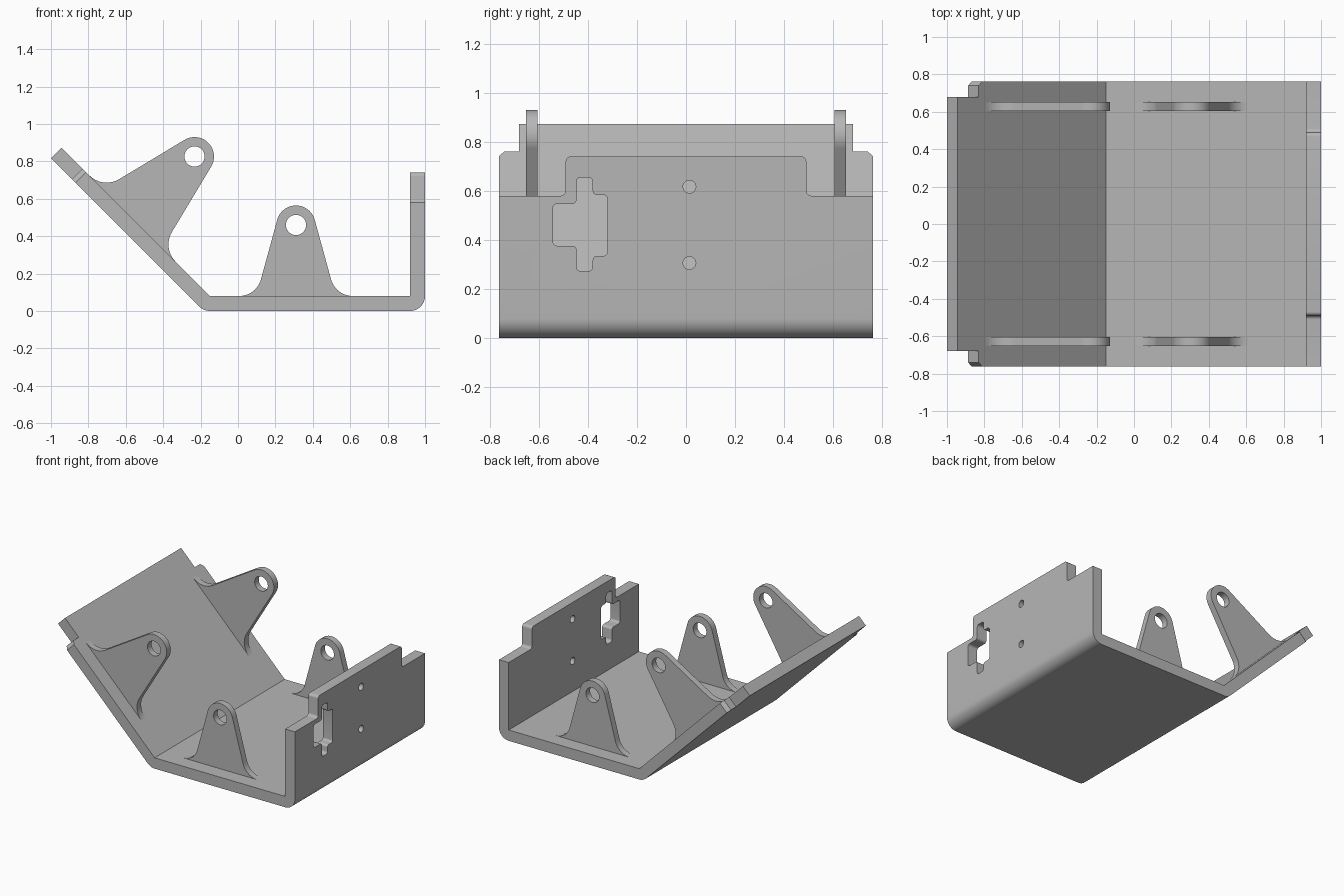
import bpy, bmesh
from math import radians, sin, cos, sqrt, pi
from mathutils import Vector, Matrix

if "Cube" in bpy.data.objects:
    bpy.data.objects.remove(bpy.data.objects["Cube"])

metal = bpy.data.materials.new("grey_metal")
metal.use_nodes = True
GREY = (0.47, 0.47, 0.47, 1)
metal.diffuse_color = GREY
metal.node_tree.nodes["Principled BSDF"].inputs["Base Color"].default_value = GREY

X, Y, Z = Vector((1, 0, 0)), Vector((0, 1, 0)), Vector((0, 0, 1))
UP_SLANT = Vector((-1, 0, 1)).normalized()
SLANT_NORMAL = Vector((1, 0, 1)).normalized()
THICK, HALF_DEPTH = 0.08, 0.762
BEND_R, BEND_L = (0.92, THICK), (-0.15, THICK)


def arc(cx, cy, r, a0, a1, n=12):
    """Points on an arc, angles in degrees."""
    angles = [radians(a0 + (a1 - a0) * i / n) for i in range(n + 1)]
    return [(cx + r * cos(a), cy + r * sin(a)) for a in angles]


def circle(cx, cy, r, n=32):
    return arc(cx, cy, r, 0, 360, n)[:-1]


def rounded(points, r, n=5):
    """Polygon with every corner filleted."""
    pts, out = [Vector(p) for p in points], []
    for i, p in enumerate(pts):
        a = (pts[i - 1] - p).normalized()
        b = (pts[(i + 1) % len(pts)] - p).normalized()
        half = a.angle(b) / 2
        start = p + a * (r / math_tan(half))
        end = p + b * (r / math_tan(half))
        centre = p + (a + b).normalized() * (r / sin(half))
        for k in range(n + 1):
            d = (start.lerp(end, k / n) - centre).normalized()
            out.append(tuple(centre + d * r))
    return out


def math_tan(a):
    return sin(a) / cos(a)


def prism(name, outline, origin, u, v, depth):
    """Extrude an outline drawn in the u, v plane evenly to both sides of it."""
    normal = u.cross(v)
    bm = bmesh.new()
    base = Vector(origin) - normal * depth / 2
    face = bm.faces.new([bm.verts.new(base + u * a + v * b) for a, b in outline])
    ext = bmesh.ops.extrude_face_region(bm, geom=[face])
    verts = [g for g in ext["geom"] if isinstance(g, bmesh.types.BMVert)]
    bmesh.ops.translate(bm, verts=verts, vec=normal * depth)
    bmesh.ops.recalc_face_normals(bm, faces=bm.faces)
    mesh = bpy.data.meshes.new(name)
    bm.to_mesh(mesh)
    bm.free()
    mesh.materials.append(metal)
    obj = bpy.data.objects.new(name, mesh)
    bpy.context.collection.objects.link(obj)
    return obj


def activate(obj):
    bpy.ops.object.select_all(action="DESELECT")
    obj.select_set(True)
    bpy.context.view_layer.objects.active = obj


def cut(obj, cutter):
    """Subtract the cutter from the part and discard it."""
    mod = obj.modifiers.new("cut", "BOOLEAN")
    mod.operation, mod.solver, mod.object = "DIFFERENCE", "EXACT", cutter
    activate(obj)
    bpy.ops.object.modifier_apply(modifier=mod.name)
    bpy.data.objects.remove(cutter)


def smooth(obj):
    activate(obj)
    bpy.ops.object.shade_smooth_by_angle(angle=radians(25))


# Bent sheet: floor, upright wall and slanted wall
k = 1.25 * sqrt(0.5)
off = THICK * sqrt(0.5)
tip = (BEND_L[0] - k, BEND_L[1] + k)
profile = arc(*BEND_R, THICK, -90, 0) + [(1, 0.85), (0.92, 0.85), BEND_R, BEND_L, tip,
          (tip[0] - off, tip[1] - off)] + arc(*BEND_L, THICK, 225, 270)
sheet = prism("bent_sheet", profile, (0, 0, 0), X, Z, 2 * HALF_DEPTH)

# Upright wall: stepped top, cross-shaped window, two pin holes
wall = (0.96, 0, 0)
step = rounded([(-0.95, 0.58), (-0.49, 0.58), (-0.49, 0.74), (0.49, 0.74),
                (0.49, 0.58), (0.95, 0.58), (0.95, 1.2), (-0.95, 1.2)], 0.02)
cross = rounded([(-0.446, 0.273), (-0.38, 0.273), (-0.38, 0.335), (-0.32, 0.335),
                 (-0.32, 0.584), (-0.38, 0.584), (-0.38, 0.655), (-0.446, 0.655),
                 (-0.446, 0.547), (-0.542, 0.547), (-0.542, 0.376), (-0.446, 0.376)], 0.017)
for shape in (step, cross, circle(0.014, 0.617, 0.026), circle(0.014, 0.306, 0.026)):
    cut(sheet, prism("cutter", shape, wall, Y, Z, 0.3))

# Slanted wall: chamfered shoulders and a narrower end tab
half = [(0.68, 1.121), (0.68, 0.962), (0.74, 0.962), (0.79, 0.902), (1, 0.902), (1, 1.5)]
shoulders = half + [(-y, s) for y, s in reversed(half)]
cut(sheet, prism("cutter", shoulders, (BEND_L[0], 0, BEND_L[1]), Y, UP_SLANT, 0.3))
smooth(sheet)


def lug(name, origin, along, up, height, angle, fillet):
    """Tapered ear with a round eye and flared feet."""
    r, a = 0.104, radians(angle)
    tu, tv = r * cos(a), height + r * sin(a)
    foot = tu + (fillet - sin(a) * (fillet - tv)) / cos(a)
    side = [(foot, -0.01)] + arc(foot, fillet, fillet, 270, 180 + angle, 10)
    outline = (side + arc(0, height, r, angle, 180 - angle, 24)
               + [(-u, v) for u, v in reversed(side)])
    ear = prism(name, outline, origin, along, up, 0.048)
    cut(ear, prism("cutter", circle(0, height, 0.054), origin, along, up, 0.2))
    smooth(ear)


# Two pairs of lugs, front and back
for end, y in (("front", -0.628), ("back", 0.628)):
    lug(end + "_floor_lug", (0.31, y, THICK), X, Z, 0.38, 15.3, 0.12)
    lug(end + "_slant_lug", (-0.564, y, 0.494), UP_SLANT, SLANT_NORMAL, 0.469, 14, 0.13)
